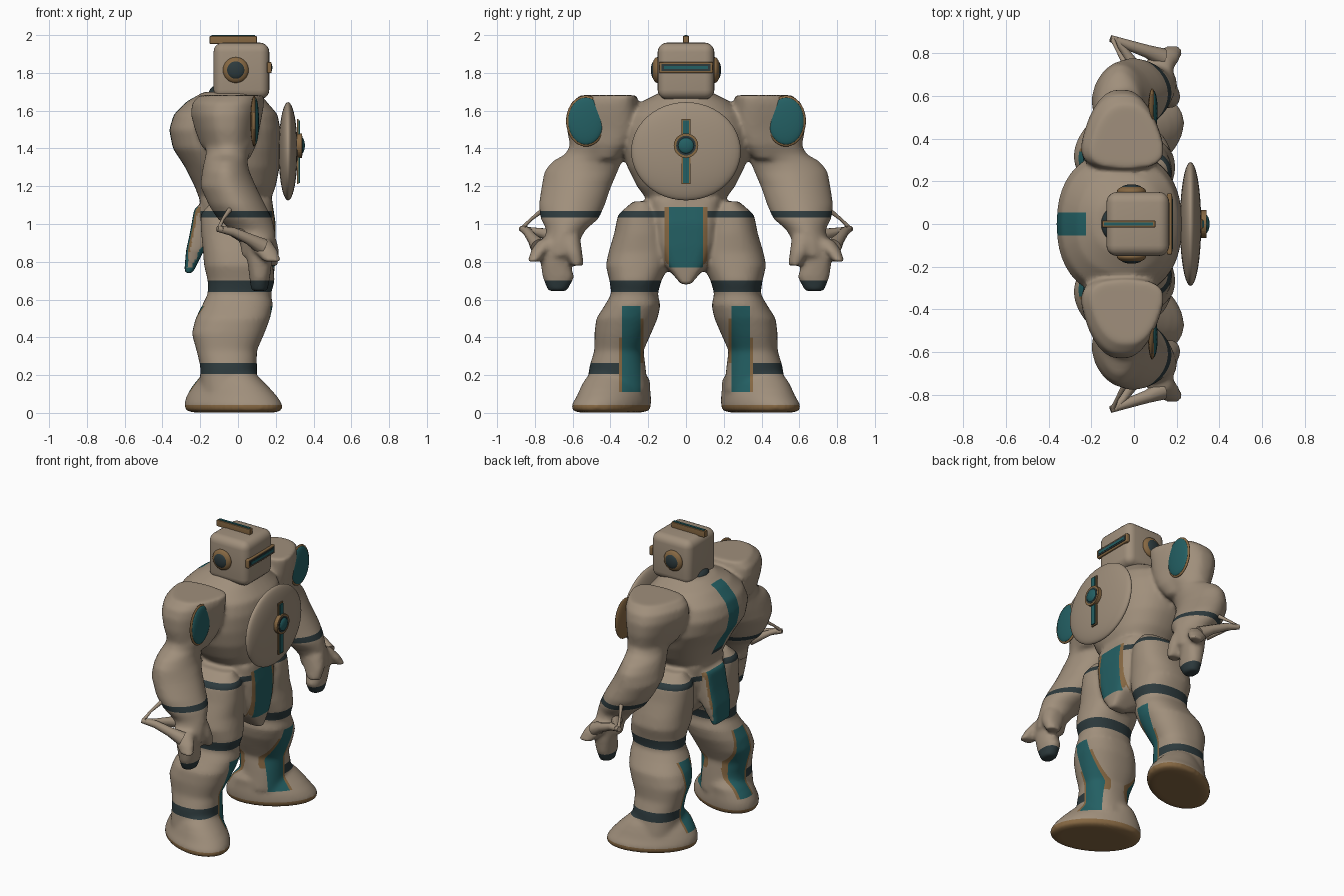
import bpy, bmesh, math
from mathutils import Matrix, Vector

cube = bpy.data.objects.get("Cube")
if cube:
    bpy.data.objects.remove(cube, do_unlink=True)


def material(name, rgb):
    m = bpy.data.materials.new(name)
    m.use_nodes = True
    m.diffuse_color = (*rgb, 1)
    m.node_tree.nodes["Principled BSDF"].inputs["Base Color"].default_value = (*rgb, 1)
    return m


STONE = material("warm stone", (.35, .275, .2))
TEAL = material("deep teal", (.017, .115, .125))
DARK = material("dark slate", (.026, .042, .046))
GOLD = material("aged brass", (.24, .138, .055))


def add_object(name, bm, mat, smooth=True):
    me = bpy.data.meshes.new(name)
    bmesh.ops.recalc_face_normals(bm, faces=bm.faces)
    for f in bm.faces:
        f.smooth = smooth
    bm.to_mesh(me)
    bm.free()
    me.materials.append(mat)
    ob = bpy.data.objects.new(name, me)
    bpy.context.collection.objects.link(ob)
    return ob


def ellipsoid(name, centre, radii, mat):
    bm = bmesh.new()
    bmesh.ops.create_uvsphere(bm, u_segments=40, v_segments=24, radius=1)
    bm.transform(Matrix.Translation(centre) @ Matrix.Diagonal((*radii, 1)))
    return add_object(name, bm, mat)


def box(name, centre, size, mat, bevel=0.0):
    bm = bmesh.new()
    bmesh.ops.create_cube(bm, size=1)
    bm.transform(Matrix.Translation(centre) @ Matrix.Diagonal((*size, 1)))
    if bevel:
        bmesh.ops.bevel(bm, geom=bm.edges[:], offset=bevel, segments=5, profile=.5, affect='EDGES')
    return add_object(name, bm, mat, bool(bevel))


def drum(name, centre, radius, depth, mat, axis):
    bm = bmesh.new()
    bmesh.ops.create_cone(bm, cap_ends=True, segments=36, radius1=radius, radius2=radius, depth=depth)
    turn = Vector((0, 0, 1)).rotation_difference(Vector(axis)).to_matrix().to_4x4()
    bm.transform(Matrix.Translation(centre) @ turn)
    return add_object(name, bm, mat, False)


def loft(bm, sections, side=1, power=2.3, taper=0.0, skew=0.0, segs=40):
    """Closed skin over horizontal sections (z, back, front, inner y, outer y)."""
    rings = []
    for z, x0, x1, y0, y1 in sections:
        ring = []
        for i in range(segs):
            a = math.tau * i / segs
            c, s = math.cos(a), math.sin(a + skew)
            v = math.copysign(abs(s) ** (2 / power), s)
            u = math.copysign(abs(c) ** (2 / power), c) * (1 - taper * (v + 1) / 2)
            ring.append(bm.verts.new(((x0 + x1) / 2 + u * (x1 - x0) / 2,
                                      side * ((y0 + y1) / 2 + v * (y1 - y0) / 2), z)))
        rings.append(ring)
    for a, b in zip(rings, rings[1:]):
        for i in range(segs):
            j = (i + 1) % segs
            bm.faces.new((a[i], a[j], b[j], b[i]))
    bm.faces.new(rings[0])
    bm.faces.new(rings[-1])


def symmetric(rows):
    return [(z, x0, x1, -w, w) for z, x0, x1, w in rows]


# Body masses, blended into one skin
TORSO = symmetric([(1.05, -.2, .17, .23), (1.12, -.2, .17, .2), (1.2, -.23, .2, .26), (1.3, -.28, .22, .31),
                   (1.4, -.345, .225, .34), (1.5, -.365, .225, .34), (1.58, -.34, .21, .31),
                   (1.65, -.27, .15, .23), (1.7, -.18, .11, .13)])
PELVIS = symmetric([(1.13, -.2, .18, .19), (1, -.2, .2, .17), (.88, -.17, .2, .15),
                    (.78, -.1, .195, .11), (.68, .08, .185, .025)])
TAIL = symmetric([(1.09, -.23, -.12, .11), (.95, -.255, -.12, .11), (.86, -.275, -.18, .105),
                  (.74, -.285, -.24, .08)])
SHOULDER = [(1.34, -.15, .08, .36, .58), (1.42, -.23, .13, .29, .615), (1.5, -.265, .15, .25, .63),
            (1.58, -.29, .17, .25, .63), (1.64, -.285, .18, .255, .61), (1.682, -.24, .175, .26, .56)]
ARM = [(1.44, -.17, .09, .32, .6), (1.37, -.17, .06, .33, .64), (1.33, -.18, .05, .34, .71),
       (1.28, -.19, .06, .36, .75), (1.2, -.2, .095, .395, .765), (1.1, -.155, .145, .43, .78),
       (1.03, -.11, .18, .46, .77), (.97, -.04, .195, .53, .74), (.9, .01, .2, .57, .75), (.83, .02, .2, .58, .75)]
FINGERS = [(.9, .03, .19, .58, .77), (.8, .05, .18, .62, .77), (.72, .06, .17, .59, .76),
           (.645, .07, .155, .63, .73)]
THUMB = [(.93, .05, .2, .56, .68), (.85, .08, .22, .55, .65), (.78, .12, .21, .54, .61)]
OUTER_FINGER = [(.92, .04, .17, .68, .78), (.86, .08, .21, .73, .82), (.8, .14, .23, .78, .84)]
LEG = [(1.12, -.14, .12, .18, .28), (1.05, -.2, .175, .12, .36), (.95, -.195, .18, .1, .38),
       (.85, -.185, .175, .08, .41), (.78, -.18, .185, .09, .425), (.7, -.16, .195, .13, .405),
       (.63, -.16, .175, .15, .395), (.57, -.19, .185, .135, .43), (.5, -.225, .17, .15, .475),
       (.42, -.245, .14, .185, .485), (.33, -.22, .1, .225, .485), (.25, -.2, .1, .215, .51),
       (.12, -.2, .1, .2, .53)]
FOOT = [(.22, -.17, .08, .22, .5), (.17, -.22, .13, .19, .54), (.13, -.25, .17, .19, .56),
        (.085, -.275, .21, .185, .58), (.045, -.285, .235, .185, .605), (.015, -.28, .235, .19, .605),
        (.002, -.24, .2, .23, .57)]

bm = bmesh.new()
loft(bm, TORSO)
loft(bm, PELVIS, power=4)
loft(bm, TAIL, power=5)
for side in (-1, 1):
    loft(bm, SHOULDER, side, 2.7, taper=.5)
    loft(bm, ARM, side, 1.8)
    loft(bm, FOOT, side, 2, skew=.38)
    for part in (FINGERS, THUMB, OUTER_FINGER, LEG):
        loft(bm, part, side)
body = add_object("body", bm, STONE)
remesh = body.modifiers.new("blend", 'REMESH')
remesh.mode = 'VOXEL'
remesh.voxel_size = .013
soften = body.modifiers.new("soften", 'SMOOTH')
soften.factor = .5
soften.iterations = 8
blended = bpy.data.meshes.new_from_object(body.evaluated_get(bpy.context.evaluated_depsgraph_get()))
body.modifiers.clear()
body.data = blended
blended.materials.clear()
for m in (STONE, TEAL, DARK, GOLD):
    blended.materials.append(m)

# Cut clean borders for the painted bands, stripes and panels
bm = bmesh.new()
bm.from_mesh(blended)
Z_CUTS = (.042, .11, .205, .265, .4, .5, .565, .64, .7, .77, 1.035, 1.07, 1.09, 1.2, 1.23)
Y_CUTS = (.055, .09, .115, .225, .24, .34, .355)
cuts = [((0, 0, z), (0, 0, 1)) for z in Z_CUTS]
cuts += [((0, s * y, 0), (0, 1, 0)) for y in Y_CUTS for s in (-1, 1)]
cuts.append(((-.225, 0, 0), (1, 0, 0)))
for point, normal in cuts:
    bmesh.ops.bisect_plane(bm, geom=bm.verts[:] + bm.edges[:] + bm.faces[:], dist=1e-5,
                           plane_co=point, plane_no=normal)
bm.normal_update()


def paint(c, n):
    """Palette slot of a skin face: 0 stone, 1 teal, 2 slate, 3 brass."""
    y, z = abs(c.y), c.z
    if z < .042:
        return 3
    # Hanging panels: tail tip and underside, then the bordered faces
    if y < .115 and c.x < -.15 and (z < .77 or z < .9 and n.x > .3):
        return 1
    if y < .115 and .77 < z < 1.09 and (c.x > .12 or c.x < -.19) and abs(n.x) > .5:
        return 1 if y < .09 else 3
    # Spine stripe
    if y < .055 and z > 1.2 and c.x < -.225:
        return 1 if z > 1.23 else 2
    # Shin and calf stripes with partial brass borders
    if .11 < z < .565 and .225 < y < .355 and abs(n.x) > .2:
        if .24 < y < .34:
            return 1
        if n.x < 0 or (z < .4 if y > .34 else .265 < z < .5):
            return 3
    # Dark bands and fingertips
    if 1.035 < z < 1.07 and y > .115:
        return 2
    if z < .7 and (.64 < z or y > .55 and z > .6):
        return 2 if y > .115 else 0
    if .205 < z < .265 and y > .355:
        return 2
    return 0


for f in bm.faces:
    f.smooth = True
    f.material_index = paint(f.calc_center_median(), f.normal)
bm.to_mesh(blended)
bm.free()

# Head, visor and crest
box("head", (.018, 0, 1.81), (.295, .3, .3), STONE, .05)
ellipsoid("neck_guard", (-.09, 0, 1.69), (.065, .08, .05), DARK)
box("visor_frame", (.166, 0, 1.828), (.024, .285, .058), GOLD, .006)
box("visor_recess", (.177, 0, 1.828), (.008, .26, .036), DARK)
box("visor_slit", (.179, 0, 1.828), (.008, .235, .016), TEAL)
box("crest", (-.025, 0, 1.974), (.25, .032, .042), GOLD, .004)
box("crest_inlay", (-.025, 0, 1.9955), (.23, .015, .009), TEAL)

# Chest shield with medallion
ellipsoid("chest_shield", (.265, 0, 1.385), (.05, .29, .26), STONE)
box("medallion_bar", (.317, 0, 1.383), (.008, .048, .345), GOLD)
box("medallion_bar_inlay", (.324, 0, 1.383), (.009, .034, .33), TEAL)
drum("medallion_ring", (.326, 0, 1.415), .065, .026, GOLD, (1, 0, 0))
drum("medallion_recess", (.337, 0, 1.415), .052, .008, DARK, (1, 0, 0))
ellipsoid("medallion_gem", (.336, 0, 1.415), (.018, .043, .043), TEAL)

# Paired ears, shoulder plates and wrist spurs
for side, word in ((1, "left"), (-1, "right")):
    ellipsoid(word + "_ear_ring", (-.012, side * .153, 1.815), (.068, .028, .068), GOLD)
    ellipsoid(word + "_ear_cap", (-.012, side * .168, 1.815), (.048, .018, .048), DARK)
    ellipsoid(word + "_shoulder_rim", (.085, side * .53, 1.545), (.019, .105, .135), GOLD)
    ellipsoid(word + "_shoulder_plate", (.092, side * .53, 1.545), (.019, .094, .124), TEAL)
    for label, path in (
            ("spur", [(-.11, .87, .975, .016), (-.03, .84, .96, .024), (.06, .81, .92, .03), (.13, .78, .88, .045)]),
            ("spur_root", [(-.09, .868, .975, .016), (-.05, .82, .965, .018), (.02, .71, .94, .035)]),
            ("spur_tie", [(-.1, .865, .98, .011), (-.08, .82, 1.025, .008), (-.04, .75, 1.08, .014)])):
        cu = bpy.data.curves.new(f"{word}_{label}", 'CURVE')
        cu.dimensions = '3D'
        cu.bevel_depth = 1
        cu.bevel_resolution = 3
        cu.use_fill_caps = True
        sp = cu.splines.new('POLY')
        sp.points.add(len(path) - 1)
        for p, (x, y, z, r) in zip(sp.points, path):
            p.co = (x, side * y, z, 1)
            p.radius = r
        sp.use_smooth = True
        cu.materials.append(STONE)
        bpy.context.collection.objects.link(bpy.data.objects.new(f"{word}_{label}", cu))
